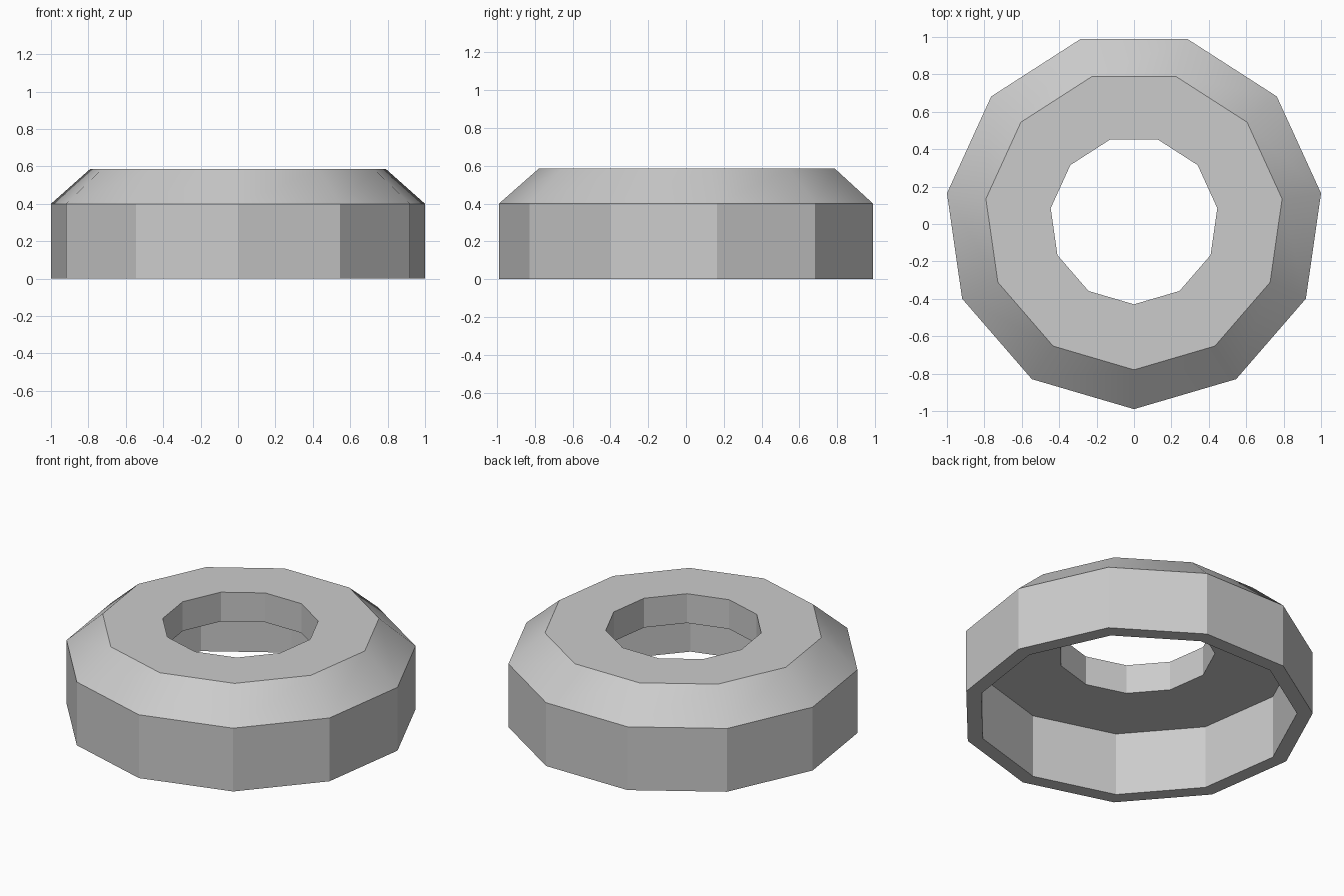
import bpy
import bmesh
import math

cube = bpy.data.objects.get("Cube")
if cube:
    bpy.data.objects.remove(cube, do_unlink=True)

SIDES = 11
STEP = 2 * math.pi / SIDES
OUTER = 1 / math.sin(3 * STEP)                    # widest corners land on x = 1
CENTRE_Y = OUTER * (1 - math.cos(STEP / 2)) / 2   # centres the odd-sided ring

# Cross-section as (radius, height): wall, sloped shoulder, top, hole, hollow underside
PROFILE = [(OUTER, 0), (OUTER, 0.4), (0.8, 0.585), (0.45, 0.585),
           (0.45, 0.4), (0.92, 0.4), (0.92, 0)]

grey = bpy.data.materials.new("plain grey")
grey.use_nodes = True
colour = (0.6, 0.6, 0.6, 1)
grey.diffuse_color = colour
grey.node_tree.nodes["Principled BSDF"].inputs["Base Color"].default_value = colour

# Closed ring: one corner section per side, joined to the next
bm = bmesh.new()
sections = []
for i in range(SIDES):
    a = i * STEP
    sections.append([bm.verts.new((r * math.sin(a), CENTRE_Y - r * math.cos(a), z))
                     for r, z in PROFILE])
for i, here in enumerate(sections):
    there = sections[(i + 1) % SIDES]
    for j in range(len(PROFILE)):
        k = (j + 1) % len(PROFILE)
        bm.faces.new((here[j], there[j], there[k], here[k]))
bmesh.ops.recalc_face_normals(bm, faces=bm.faces)

mesh = bpy.data.meshes.new("hollow_ring")
bm.to_mesh(mesh)
bm.free()
mesh.materials.append(grey)
ring = bpy.data.objects.new("hollow_ring", mesh)
bpy.context.collection.objects.link(ring)

# Smooth only the shoulder; the wall facets stay crisp
bpy.ops.object.select_all(action='DESELECT')
ring.select_set(True)
bpy.context.view_layer.objects.active = ring
bpy.ops.object.shade_smooth_by_angle(angle=math.radians(30))
